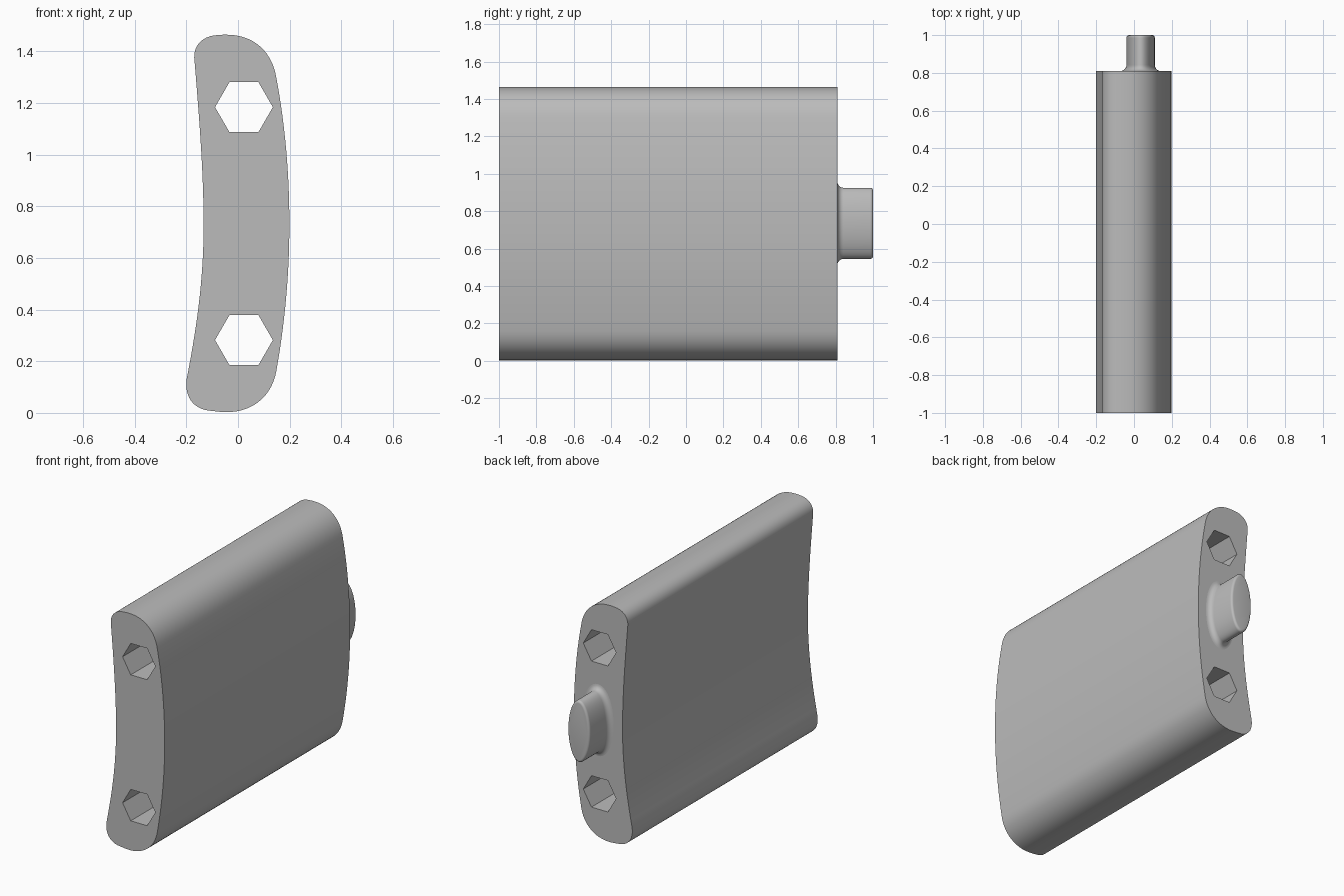
import bpy
import bmesh
from math import sin, cos, tau, pi
from mathutils import Vector

cube = bpy.data.objects.get("Cube")
if cube:
    bpy.data.objects.remove(cube)

FRONT, SHOULDER, BACK = -1.0, 0.81, 1.0

grey = bpy.data.materials.new("plain grey")
grey.use_nodes = True
colour = (0.5, 0.5, 0.5, 1)
grey.diffuse_color = colour
grey.node_tree.nodes["Principled BSDF"].inputs["Base Color"].default_value = colour


def bezier(a, b, c, d, steps):
    """Points along a cubic, leaving out the last one."""
    a, b, c, d = map(Vector, (a, b, c, d))
    ts = [i / steps for i in range(steps)]
    return [a*(1-t)**3 + b*3*t*(1-t)**2 + c*3*t*t*(1-t) + d*t**3 for t in ts]


def finish(bm, name):
    bmesh.ops.recalc_face_normals(bm, faces=bm.faces)
    mesh = bpy.data.meshes.new(name)
    bm.to_mesh(mesh)
    bm.free()
    mesh.materials.append(grey)
    obj = bpy.data.objects.new(name, mesh)
    bpy.context.collection.objects.link(obj)
    bpy.ops.object.select_all(action='DESELECT')
    obj.select_set(True)
    bpy.context.view_layer.objects.active = obj
    bpy.ops.object.shade_smooth_by_angle(angle=pi / 6)


# Curved body outline: each row is start, two handles; the next start ends it
segments = [
    ((-0.168, 1.36), (-0.178, 1.42), (-0.14, 1.46), 12),    # upper left corner
    ((-0.08, 1.463), (-0.06, 1.465), (-0.05, 1.465), 3),    # top
    ((-0.03, 1.464), (0.06, 1.46), (0.132, 1.40), 14),      # upper right round
    ((0.148, 1.30), (0.182, 1.12), (0.199, 0.93), 14),      # upper right side
    ((0.199, 0.73), (0.199, 0.54), (0.182, 0.35), 14),      # lower right side
    ((0.148, 0.16), (0.13, 0.06), (0.05, 0.0), 14),         # lower right round
    ((-0.05, 0.003), (-0.08, 0.004), (-0.10, 0.008), 3),    # bottom
    ((-0.12, 0.01), (-0.17, 0.018), (-0.208, 0.06), 12),    # lower left corner
    ((-0.199, 0.13), (-0.16, 0.33), (-0.134, 0.51), 14),    # lower left side
    ((-0.133, 0.72), (-0.133, 0.93), (-0.15, 1.14), 14),    # upper left side
]
outline = []
for i, (a, b, c, steps) in enumerate(segments):
    outline += bezier(a, b, c, segments[(i + 1) % len(segments)][0], steps)

# Hexagonal through holes
loops = [outline]
for z in (0.282, 1.184):
    loops.append([Vector((0.023 + 0.112 * cos(k * tau / 6), z + 0.112 * sin(k * tau / 6)))
                  for k in range(6)])

# Body: filled section with holes, extruded front to back
bm = bmesh.new()
for loop in loops:
    verts = [bm.verts.new((p.x, FRONT, p.y)) for p in loop]
    for i, v in enumerate(verts):
        bm.edges.new((v, verts[i - 1]))
bmesh.ops.triangle_fill(bm, edges=bm.edges[:], use_beauty=True, normal=(0, -1, 0))
made = bmesh.ops.extrude_face_region(bm, geom=bm.faces[:], use_keep_orig=True)
moved = [g for g in made["geom"] if isinstance(g, bmesh.types.BMVert)]
bmesh.ops.translate(bm, verts=moved, vec=(0, SHOULDER - FRONT, 0))
finish(bm, "curved_body")

# Elliptical peg: flared at the shoulder, softly rounded at the tip
FLARE, TIP, N = 0.032, 0.014, 64
rings = []
for k in range(7):
    t = k / 6 * pi / 2
    rings.append((FLARE * (1 - sin(t)), SHOULDER + FLARE * (1 - cos(t))))
for k in range(6):
    t = k / 5 * pi / 2
    rings.append((TIP * (cos(t) - 1), BACK - TIP * (1 - sin(t))))

bm = bmesh.new()
previous = None
for offset, y in rings:
    ring = []
    for k in range(N):
        c, s = cos(k * tau / N), sin(k * tau / N)
        normal = Vector((c / 0.075, s / 0.19)).normalized()
        ring.append(bm.verts.new((0.035 + 0.075 * c + offset * normal.x, y,
                                  0.735 + 0.19 * s + offset * normal.y)))
    if previous:
        for k in range(N):
            bm.faces.new((previous[k - 1], previous[k], ring[k], ring[k - 1]))
    previous = ring
bm.faces.new(previous)
finish(bm, "end_peg")
